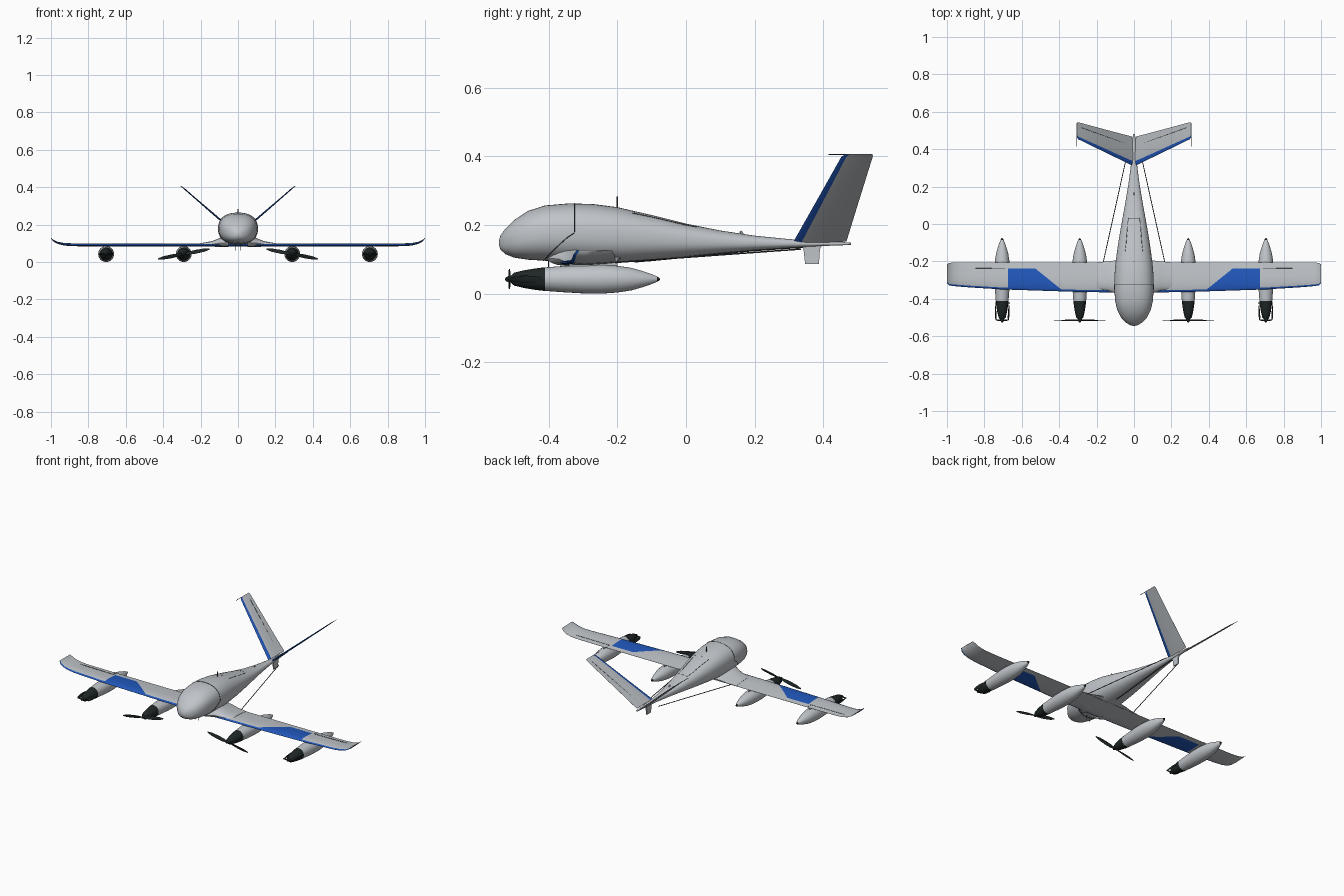
import bpy, bmesh, math
from mathutils import Vector

cube = bpy.data.objects.get("Cube")
if cube:
    bpy.data.objects.remove(cube)


def material(name, rgb):
    m = bpy.data.materials.new(name)
    m.use_nodes = True
    m.diffuse_color = (*rgb, 1)
    bsdf = next(n for n in m.node_tree.nodes if n.type == 'BSDF_PRINCIPLED')
    bsdf.inputs["Base Color"].default_value = (*rgb, 1)
    bsdf.inputs["Roughness"].default_value = 0.6
    return m


GREY = material("light grey", (0.53, 0.56, 0.59))
BLUE = material("blue", (0.016, 0.1, 0.52))
BLACK = material("black", (0.014, 0.02, 0.02))
LINE = material("dark grey", (0.05, 0.055, 0.06))


def loft(name, rings, mats, stripe=(), mirror=False, cap_start=True, finish=None):
    """Skin a list of equal rings; faces in the stripe columns use material 1."""
    bm = bmesh.new()
    vs = [[bm.verts.new(p) for p in r] for r in rings]
    n = len(rings[0])
    for a, b in zip(vs, vs[1:]):
        for j in range(n):
            k = (j + 1) % n
            f = bm.faces.new((a[j], a[k], b[k], b[j]))
            f.material_index = int(j in stripe)
    if cap_start:
        bm.faces.new(vs[0])
    cap = bm.faces.new(vs[-1])
    if stripe and finish:
        cap.material_index = 0
    if finish:
        finish(bm)
    bmesh.ops.recalc_face_normals(bm, faces=bm.faces)
    me = bpy.data.meshes.new(name)
    bm.to_mesh(me)
    bm.free()
    for m in mats:
        me.materials.append(m)
    for p in me.polygons:
        p.use_smooth = True
    me.set_sharp_from_angle(angle=math.radians(40))
    ob = bpy.data.objects.new(name, me)
    bpy.context.collection.objects.link(ob)
    if mirror:
        ob.modifiers.new("Mirror", 'MIRROR')
    return ob


def tube(name, pts, r, mat=LINE, mirror=False, sides=6):
    """Thin rod that follows a path."""
    pts = [Vector(p) for p in pts]
    rings = []
    for i, p in enumerate(pts):
        d = (pts[min(i + 1, len(pts) - 1)] - pts[max(i - 1, 0)]).normalized()
        u = d.cross(Vector((0.3, 1, 0.2))).normalized()
        v = d.cross(u)
        rings.append([p + r * (math.cos(a) * u + math.sin(a) * v)
                      for a in (math.tau * k / sides for k in range(sides))])
    return loft(name, rings, [mat], mirror=mirror)


def lathe(name, x, z, profile, mat, sides=28):
    """Round body along y from (y, radius) pairs, mirrored to the other side."""
    angs = [math.tau * k / sides for k in range(sides)]
    rings = [[(x + r * math.cos(a), y, z + r * math.sin(a)) for a in angs]
             for y, r in profile]
    return loft(name, rings, [mat], mirror=True)


# Aerofoil: chord fraction and relative half thickness, trailing edge first
FOIL = [(1, .06), (.78, .45), (.5, .85), (.3, 1), (.15, .85), (.07, .62), (.02, .35)]


def foil(x, z, le, te, half, n=(0, 0, 1)):
    n = Vector(n)
    pts = [(f, t) for f, t in FOIL] + [(0, 0)] + [(f, -.8 * t) for f, t in FOIL[::-1]]
    return [Vector((x, le + f * (te - le), z)) + n * (t * half) for f, t in pts]


# Fuselage
BODY = [(-.545, .143, .153, .006), (-.54, .128, .17, .022), (-.525, .115, .19, .047),
        (-.5, .105, .215, .07), (-.46, .099, .241, .09), (-.41, .096, .257, .101),
        (-.34, .092, .263, .106), (-.27, .089, .261, .104), (-.2, .09, .252, .098),
        (-.1, .098, .229, .084), (0, .108, .204, .067), (.1, .118, .184, .049),
        (.2, .127, .169, .032), (.3, .134, .159, .018), (.4, .139, .153, .011),
        (.48, .142, .149, .006)]
POWER = 2.35


def body_at(y):
    for a, b in zip(BODY, BODY[1:]):
        if y <= b[0]:
            s = (y - a[0]) / (b[0] - a[0])
            return [p + s * (q - p) for p, q in zip(a, b)][1:]
    return BODY[-1][1:]


def body_point(y, ang):
    lo, hi, w = body_at(y)
    c, s = math.cos(ang), math.sin(ang)
    e = 2 / POWER
    return Vector((w * math.copysign(abs(c) ** e, c), y,
                   (lo + hi) / 2 + (hi - lo) / 2 * math.copysign(abs(s) ** e, s)))


def body_top(x, y):
    lo, hi, w = body_at(y)
    return (x, y, (lo + hi) / 2 + (hi - lo) / 2 * (1 - abs(x / w) ** POWER) ** (1 / POWER))


loft("fuselage", [[body_point(row[0], math.tau * k / 40) for k in range(40)]
                  for row in BODY], [GREY])

# Nose seam, hatch outline and belly strip
seam = []
for k in range(25):
    a = math.pi / 2 - math.pi * k / 24
    seam.append(body_point(-.325 - .09 * max(0, -math.sin(a)) ** .7, a))
tube("nose_seam", seam, .0014, mirror=True)
hatch = [(0, .03), (.03, .03), (.034, 0), (.042, -.1), (.048, -.155), (0, -.155)]
tube("hatch_outline", [body_top(*p) for p in hatch], .0013, mirror=True)
tube("belly_strip", [(0, y / 100, body_at(y / 100)[0]) for y in range(-15, 36, 5)], .0035)


# Wing with blue leading edge and blue panel
def paint_panel(bm):
    slant = Vector((.105, -.13, 0))
    corner = Vector((.395, -.345, 0))
    for co, no in ((corner, slant), ((.674, 0, 0), (1, 0, 0)), ((0, -.237, 0), (0, 1, 0))):
        bmesh.ops.bisect_plane(bm, geom=bm.verts[:] + bm.edges[:] + bm.faces[:],
                               plane_co=co, plane_no=no)
    for f in bm.faces:
        c = f.calc_center_median()
        if c.x < .674 and c.y < -.237 and (c - corner).dot(slant) > 0:
            f.material_index = 1


WING = [(0, .09, -.368, -.205, .0095), (.3, .09, -.363, -.205, .0095),
        (.7, .09, -.35, -.205, .009), (.88, .091, -.339, -.205, .0085),
        (.93, .094, -.335, -.205, .008), (.965, .102, -.332, -.206, .006),
        (.988, .114, -.328, -.208, .005), (1, .126, -.318, -.215, .002)]
loft("wing", [foil(*r) for r in WING], [GREY, BLUE], stripe=range(5, 9),
     mirror=True, cap_start=False, finish=paint_panel)
tube("aileron_line", [(.69, -.205, .0915), (.69, -.237, .0942), (.92, -.235, .0965)],
     .001, mirror=True)

# Wing root fairing
loft("wing_root_fairing", [foil(.05, .104, -.405, -.19, .03), foil(.1, .101, -.37, -.195, .026),
                           foil(.14, .095, -.356, -.2, .016), foil(.2, .091, -.35, -.205, .0095)],
     [GREY], mirror=True)

# V-tail with blue leading edges
TILT = (-.64, 0, .77)
loft("v_tail", [foil(.01, .152, .313, .467, .006, TILT), foil(.15, .272, .381, .504, .005, TILT),
                foil(.298, .4, .453, .544, .003, TILT), foil(.306, .406, .465, .543, .0015, TILT)],
     [GREY, BLUE], stripe=range(4, 10), mirror=True)
tube("tail_hinge_line", [(.03, .17, 0), (.28, .39, 0)] and
     [(.03, .425, .172), (.28, .515, .388)], .0012, mirror=True)
tube("tail_tip_probe", [(.305, .415, .405), (.305, .47, .405)], .0015, mirror=True)

# Tail skid fin
loft("tail_skid", [[(-t, a, z), (t, a, z), (t, b, z), (-t, b, z)]
                   for z, a, b, t in ((.148, .335, .4, .005), (.13, .342, .39, .004),
                                      (.086, .347, .387, .003))], [GREY])

# Bracing rods from wing to tail
tube("bracing_rod", [(.168, -.22, .09), (.045, .335, .13)], .0022, mirror=True)

# Small aerials
tube("top_aerial", [(0, -.2, .25), (0, -.2, .283)], .0018)
tube("rear_aerial", [(0, .165, .172), (0, .158, .182)], .004, GREY)
tube("belly_aerial", [(.012, -.4, .1), (.012, -.4, .06)], .0015, mirror=True)


# Propeller blade: tapered, thin, slightly twisted
def blade(name, origin, direction, chord, length):
    o, d, c = Vector(origin), Vector(direction).normalized(), Vector(chord).normalized()
    n = d.cross(c)
    rings = []
    for s, w, deg in ((.03, .005, 35), (.2, .009, 28), (.45, .011, 20), (.8, .009, 12), (1, .003, 8)):
        a = math.radians(deg)
        u = c * math.cos(a) + n * math.sin(a)
        v = n * math.cos(a) - c * math.sin(a)
        p = o + d * (s * length)
        rings.append([p - u * w, p + v * .0015, p + u * w, p - v * .0015])
    return loft(name, rings, [BLACK], mirror=True)


# Engine pods
HEIGHT = .0425
for label, x in (("inner", .29), ("outer", .705)):
    lathe(label + "_pod", x, HEIGHT,
          [(-.412, .034), (-.36, .038), (-.3, .0415), (-.25, .0425), (-.2, .039), (-.16, .033),
           (-.125, .023), (-.1, .0145), (-.085, .008)], GREY)
    lathe(label + "_pod_tip", x, HEIGHT, [(-.086, .0083), (-.079, .005), (-.075, .001)], BLACK)
    lathe(label + "_motor_cowl", x, HEIGHT,
          [(-.508, .012), (-.5, .019), (-.47, .026), (-.44, .031), (-.411, .0345)], BLACK)
    lathe(label + "_spinner", x, HEIGHT,
          [(-.527, .001), (-.524, .006), (-.515, .009), (-.505, .012)], BLACK)
    loft(label + "_pylon", [foil(x, z, -.34, -.2, .016, (1, 0, 0)) for z in (.06, .09)],
         [GREY], mirror=True)

# Open propellers on the inner pods
for label, sign in (("outward", 1), ("inward", -1)):
    blade("propeller_blade_" + label, (.29, -.515, HEIGHT), (sign, 0, -.19 * sign), (0, 0, 1), .14)

# Folded propellers on the outer pods
for label, sign in (("outward", 1), ("inward", -1)):
    tube("folded_hub_arm_" + label, [(.705, -.515, HEIGHT), (.705 + sign * .033, -.513, HEIGHT)],
         .004, BLACK, mirror=True)
    blade("folded_blade_" + label, (.705 + sign * .033, -.516, HEIGHT), (sign * .04, 1, 0),
          (0, 0, 1), .1)
